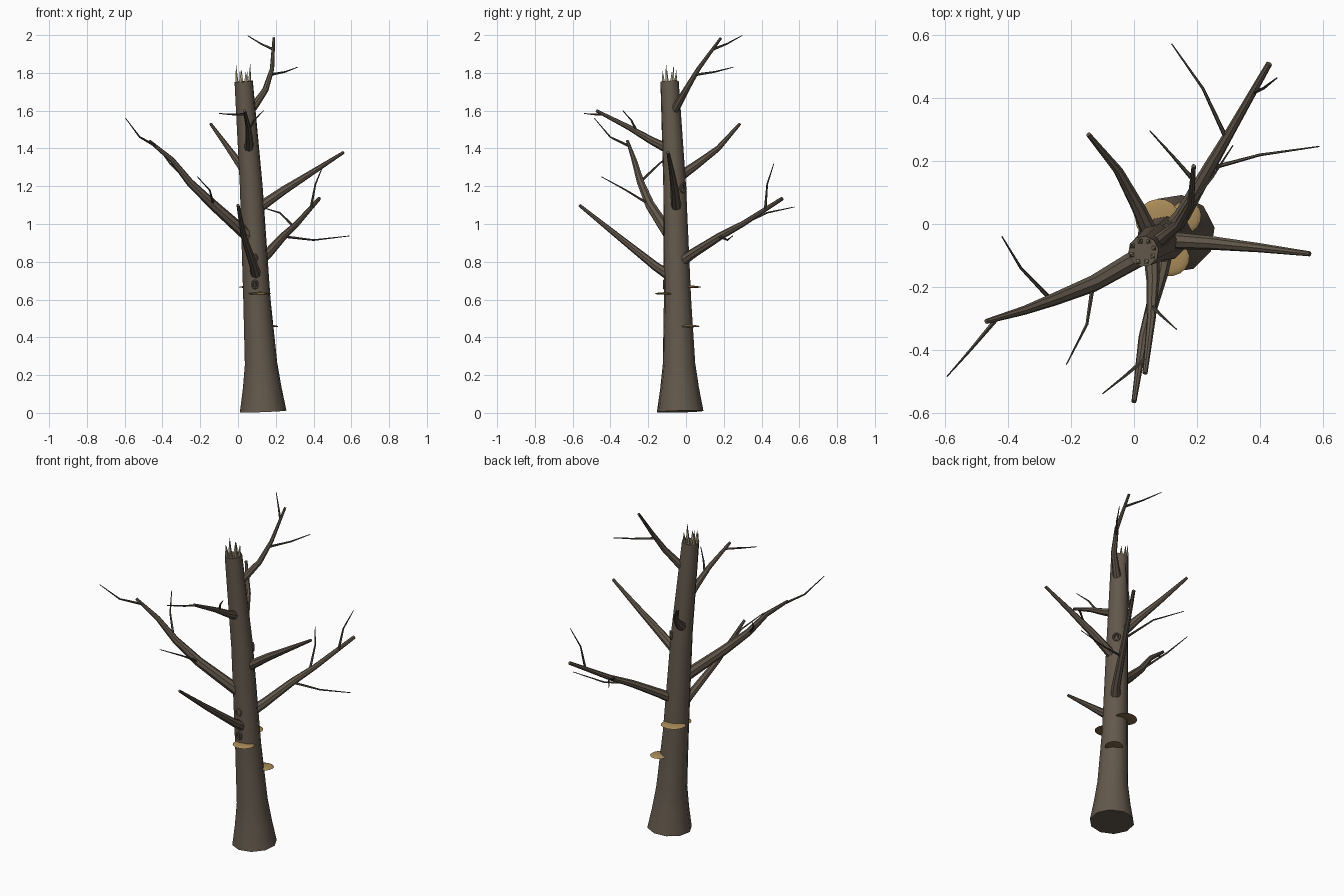
import bpy, bmesh, math, random
from mathutils import Vector, Matrix

if "Cube" in bpy.data.objects:
    bpy.data.objects.remove(bpy.data.objects["Cube"])

random.seed(4)


def material(name, rgb):
    m = bpy.data.materials.new(name)
    m.diffuse_color = (*rgb, 1)
    m.use_nodes = True
    m.node_tree.nodes["Principled BSDF"].inputs["Base Color"].default_value = m.diffuse_color
    return m


BARK = material("bark", (0.125, 0.098, 0.072))
TWIG = material("twig_bark", (0.075, 0.064, 0.050))
HOLLOW = material("dark_hollow", (0.025, 0.019, 0.014))
WOOD = material("pale_wood", (0.36, 0.31, 0.20))
FUNGUS = material("fungus_top", (0.40, 0.26, 0.10))
UNDER = material("fungus_underside", (0.22, 0.13, 0.06))


def finish(name, bm, mats, angle=40):
    bmesh.ops.recalc_face_normals(bm, faces=bm.faces[:])
    me = bpy.data.meshes.new(name)
    bm.to_mesh(me)
    bm.free()
    for m in mats:
        me.materials.append(m)
    ob = bpy.data.objects.new(name, me)
    bpy.context.collection.objects.link(ob)
    bpy.ops.object.select_all(action='DESELECT')
    ob.select_set(True)
    bpy.context.view_layer.objects.active = ob
    bpy.ops.object.shade_smooth_by_angle(angle=math.radians(angle))
    return ob


def tube(name, pts, radii, sides, mat):
    """Tapered tube lofted through a list of points, closed at both ends."""
    pts = [Vector(p) for p in pts]
    if len(radii) != len(pts):
        n = len(pts) - 1
        radii = [radii[0] + (radii[1] - radii[0]) * i / n for i in range(n + 1)]
    bm = bmesh.new()
    rings = []
    t0 = (pts[1] - pts[0]).normalized()
    side = t0.orthogonal().normalized()
    for i, (p, r) in enumerate(zip(pts, radii)):
        t = (pts[min(i + 1, len(pts) - 1)] - pts[max(i - 1, 0)]).normalized()
        side = (side - t * side.dot(t)).normalized()
        up = t.cross(side)
        rings.append([bm.verts.new(p + (side * math.cos(a) + up * math.sin(a)) * r)
                      for a in (2 * math.pi * k / sides for k in range(sides))])
    for a, b in zip(rings, rings[1:]):
        for k in range(sides):
            j = (k + 1) % sides
            bm.faces.new((a[k], a[j], b[j], b[k]))
    bm.faces.new(rings[0])
    bm.faces.new(rings[-1])
    return finish(name, bm, [mat])


# Trunk with a flared foot
tube("trunk",
     [(.133, -.031, .007), (.128, -.034, .13), (.122, -.037, .26), (.1, -.045, .6),
      (.07, -.06, 1.2), (.03, -.087, 1.755)],
     [.125, .104, .087, .073, .061, .049], 10, BARK)

# Main branches: path, base radius, tip radius
branches = {
    "left_branch": ([(.06, -.08, .93), (-.13, -.19, 1.10), (-.255, -.24, 1.22),
                     (-.35, -.275, 1.34), (-.47, -.31, 1.44)], .033, .008),
    "back_left_branch": ([(.06, -.05, 1.24), (.015, .05, 1.31), (-.05, .17, 1.40),
                          (-.145, .285, 1.53)], .029, .008),
    "crown_branch": ([(.04, -.08, 1.57), (.09, -.045, 1.63), (.145, .0, 1.71),
                      (.18, .065, 1.82), (.19, .185, 1.985)], .026, .007),
    "right_branch": ([(.08, -.05, 1.065), (.245, -.06, 1.18), (.395, -.075, 1.275),
                      (.56, -.095, 1.38)], .029, .008),
    "back_right_branch": ([(.10, -.04, .79), (.155, .03, .84), (.24, .18, .935),
                           (.31, .30, 1.0), (.43, .51, 1.135)], .031, .010),
    "front_lower_branch": ([(.10, -.06, .71), (.085, -.16, .775), (.03, -.36, .935),
                            (0, -.565, 1.10)], .031, .008),
    "front_upper_branch": ([(.055, -.08, 1.39), (.06, -.18, 1.44), (.055, -.30, 1.51),
                            (.035, -.475, 1.60)], .027, .008),
}
for name, (path, r0, r1) in branches.items():
    tube(name, path, [r0, r1], 8, BARK)

# Thin twigs
twigs = [
    [(-.44, -.305, 1.415), (-.52, -.40, 1.46), (-.595, -.485, 1.56)],
    [(-.265, -.24, 1.225), (-.36, -.14, 1.32), (-.42, -.04, 1.40)],
    [(-.13, -.19, 1.10), (-.15, -.32, 1.18), (-.215, -.447, 1.25)],
    [(.185, .145, 1.925), (.12, .22, 1.955), (.05, .297, 1.998)],
    [(.17, .05, 1.79), (.25, .15, 1.805), (.315, .25, 1.83)],
    [(.385, .42, 1.08), (.41, .43, 1.21), (.455, .465, 1.32)],
    [(.235, .175, .935), (.40, .22, .915), (.59, .247, .937)],
    [(.29, .28, .99), (.22, .43, 1.06), (.12, .573, 1.09)],
    [(.035, -.43, 1.58), (-.03, -.485, 1.58), (-.10, -.54, 1.585)],
    [(.055, -.26, 1.49), (.085, -.29, 1.55), (.135, -.335, 1.60)],
]
for i, path in enumerate(twigs):
    tube(f"twig_{i + 1}", path, [.0075, .002], 5, TWIG)

# Splinters round the snapped top
for i in range(8):
    a = 2 * math.pi * i / 8 + .3
    r = random.uniform(.032, .04)
    base = Vector((.03 + r * math.cos(a), -.087 + r * math.sin(a), 1.745))
    tip = base + Vector((.006 * math.cos(a), .006 * math.sin(a), random.uniform(.055, .105)))
    tube(f"splinter_{i + 1}", [base, tip], [.011, .0008], 4, WOOD)


# Knots: a raised bark ring round a dark hollow
def knot(name, pos, angle, size):
    frame = (Matrix.Translation(pos) @ Matrix.Rotation(angle, 4, 'Z')
             @ Matrix.Rotation(math.pi / 2, 4, 'Y') @ Matrix.Diagonal((1.25, 1, 1, 1)))
    bm = bmesh.new()
    n, m = 10, 6
    ring = [[bm.verts.new(((size + .3 * size * math.cos(v)) * math.cos(u),
                           (size + .3 * size * math.cos(v)) * math.sin(u),
                           .35 * size * math.sin(v)))
             for v in (2 * math.pi * j / m for j in range(m))]
            for u in (2 * math.pi * i / n for i in range(n))]
    for i in range(n):
        for j in range(m):
            a, b = ring[i], ring[(i + 1) % n]
            k = (j + 1) % m
            bm.faces.new((a[j], b[j], b[k], a[k]))
    disc = bmesh.ops.create_circle(bm, cap_ends=True, radius=size, segments=n)
    for f in {f for v in disc["verts"] for f in v.link_faces}:
        f.material_index = 1
    bmesh.ops.transform(bm, matrix=frame, verts=bm.verts[:])
    finish(name, bm, [BARK, HOLLOW])


knot("front_knot_low", (.09, -.117, .68), -math.pi / 2, .016)
knot("front_knot_high", (.085, -.115, .82), -math.pi / 2, .016)
knot("back_knot", (.112, -.016, 1.19), math.pi / 4, .018)


# Shelf fungi: flat domes sunk into the trunk
def shelf(name, pos, angle, length, width):
    bm = bmesh.new()
    bmesh.ops.create_uvsphere(bm, u_segments=16, v_segments=8, radius=1)
    for v in bm.verts:
        v.co.z *= .009 if v.co.z > 0 else .004
        v.co.x *= length
        v.co.y *= width
    bmesh.ops.transform(bm, verts=bm.verts[:],
                        matrix=Matrix.Translation(pos) @ Matrix.Rotation(angle, 4, 'Z'))
    for f in bm.faces:
        f.material_index = 0 if f.calc_center_median().z > pos[2] else 1
    finish(name, bm, [FUNGUS, UNDER])


shelf("front_fungus", (.115, -.11, .63), math.radians(-80), .056, .062)
shelf("back_left_fungus", (.073, .018, .665), math.radians(115), .06, .07)
shelf("back_right_fungus", (.162, .02, .457), math.radians(50), .055, .05)
